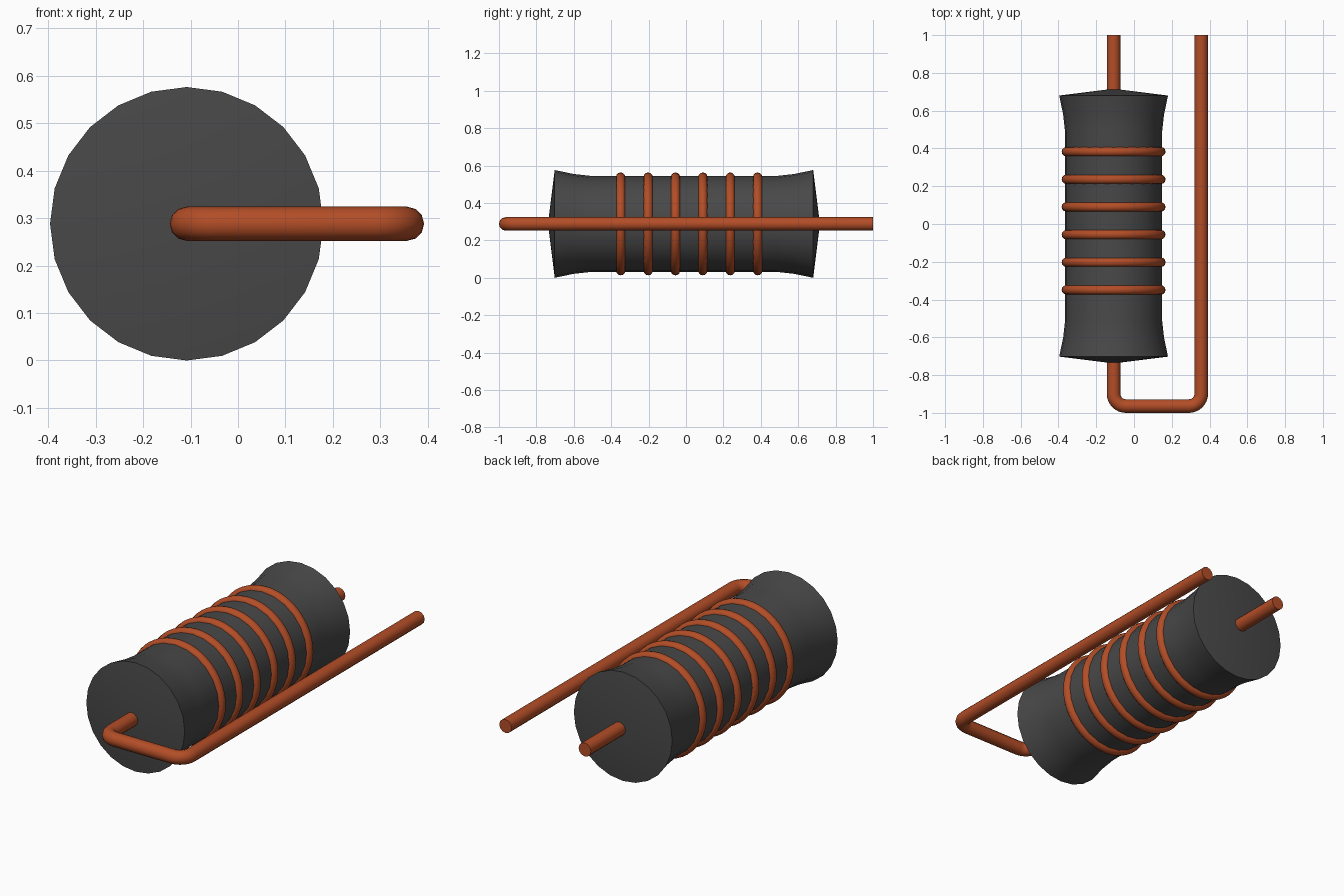
import bpy, bmesh
from math import sin, cos, pi, radians
from mathutils import Vector

default = bpy.data.objects.get("Cube")
if default:
    bpy.data.objects.remove(default, do_unlink=True)

AXIS_X, AXIS_Z = -0.108, 0.288   # core axis, parallel to y
MID_Y = -0.011                   # middle of the core
WIRE_R = 0.036


def make_material(name, rgb):
    mat = bpy.data.materials.new(name)
    mat.use_nodes = True
    color = (*rgb, 1)
    mat.diffuse_color = color
    mat.node_tree.nodes["Principled BSDF"].inputs["Base Color"].default_value = color
    return mat


def smooth(obj, angle):
    bpy.ops.object.select_all(action="DESELECT")
    obj.select_set(True)
    bpy.context.view_layer.objects.active = obj
    bpy.ops.object.shade_smooth_by_angle(angle=radians(angle))


grey = make_material("dark grey", (0.065, 0.065, 0.065))
copper = make_material("copper", (0.45, 0.075, 0.02))

# Flared core: lathed half profile (distance from middle, radius), mirrored
half = [(0.5, 0.257), (0.59, 0.267), (0.691, 0.288)]
profile = [(-y, r) for y, r in reversed(half)] + half
SIDES = 24
bm = bmesh.new()
rings = [[bm.verts.new((r * sin(2 * pi * i / SIDES), y, r * cos(2 * pi * i / SIDES)))
          for i in range(SIDES)] for y, r in profile]
for a, b in zip(rings, rings[1:]):
    for i in range(SIDES):
        j = (i + 1) % SIDES
        bm.faces.new((a[i], a[j], b[j], b[i]))
# Shallow cone ends
for ring, tip_y in ((rings[0], -0.727), (rings[-1], 0.727)):
    tip = bm.verts.new((0, tip_y, 0))
    for i in range(SIDES):
        bm.faces.new((ring[i], ring[(i + 1) % SIDES], tip))
bmesh.ops.recalc_face_normals(bm, faces=bm.faces)
mesh = bpy.data.meshes.new("core")
bm.to_mesh(mesh)
bm.free()
core = bpy.data.objects.new("core", mesh)
core.location = (AXIS_X, MID_Y, AXIS_Z)
mesh.materials.append(grey)
bpy.context.collection.objects.link(core)
smooth(core, 30)

# Winding rings
for n in range(6):
    bpy.ops.mesh.primitive_torus_add(
        major_radius=0.25, minor_radius=0.025, major_segments=48, minor_segments=12,
        location=(AXIS_X, -0.349 + n * 0.1464, AXIS_Z), rotation=(pi / 2, 0, 0))
    ring = bpy.context.object
    ring.name = f"winding_ring_{n + 1}"
    ring.data.materials.append(copper)
    smooth(ring, 60)

# Lead wire: through the core, around the front and back along the side
BEND, RIGHT_X, FRONT_Y = 0.065, 0.356, -0.964
path = [(AXIS_X, 1)]
for cx, start in ((AXIS_X + BEND, pi), (RIGHT_X - BEND, 1.5 * pi)):
    for k in range(9):
        t = start + k * pi / 16
        path.append((cx + BEND * cos(t), FRONT_Y + BEND + BEND * sin(t)))
path.append((RIGHT_X, 1))

curve = bpy.data.curves.new("lead_wire", "CURVE")
curve.dimensions = "3D"
curve.bevel_depth = WIRE_R
curve.bevel_resolution = 4
curve.use_fill_caps = True
spline = curve.splines.new("POLY")
spline.points.add(len(path) - 1)
for point, (x, y) in zip(spline.points, path):
    point.co = (x, y, AXIS_Z, 1)
wire = bpy.data.objects.new("lead_wire", curve)
curve.materials.append(copper)
bpy.context.collection.objects.link(wire)
bpy.ops.object.select_all(action="DESELECT")
wire.select_set(True)
bpy.context.view_layer.objects.active = wire
bpy.ops.object.convert(target="MESH")
smooth(bpy.context.object, 50)
